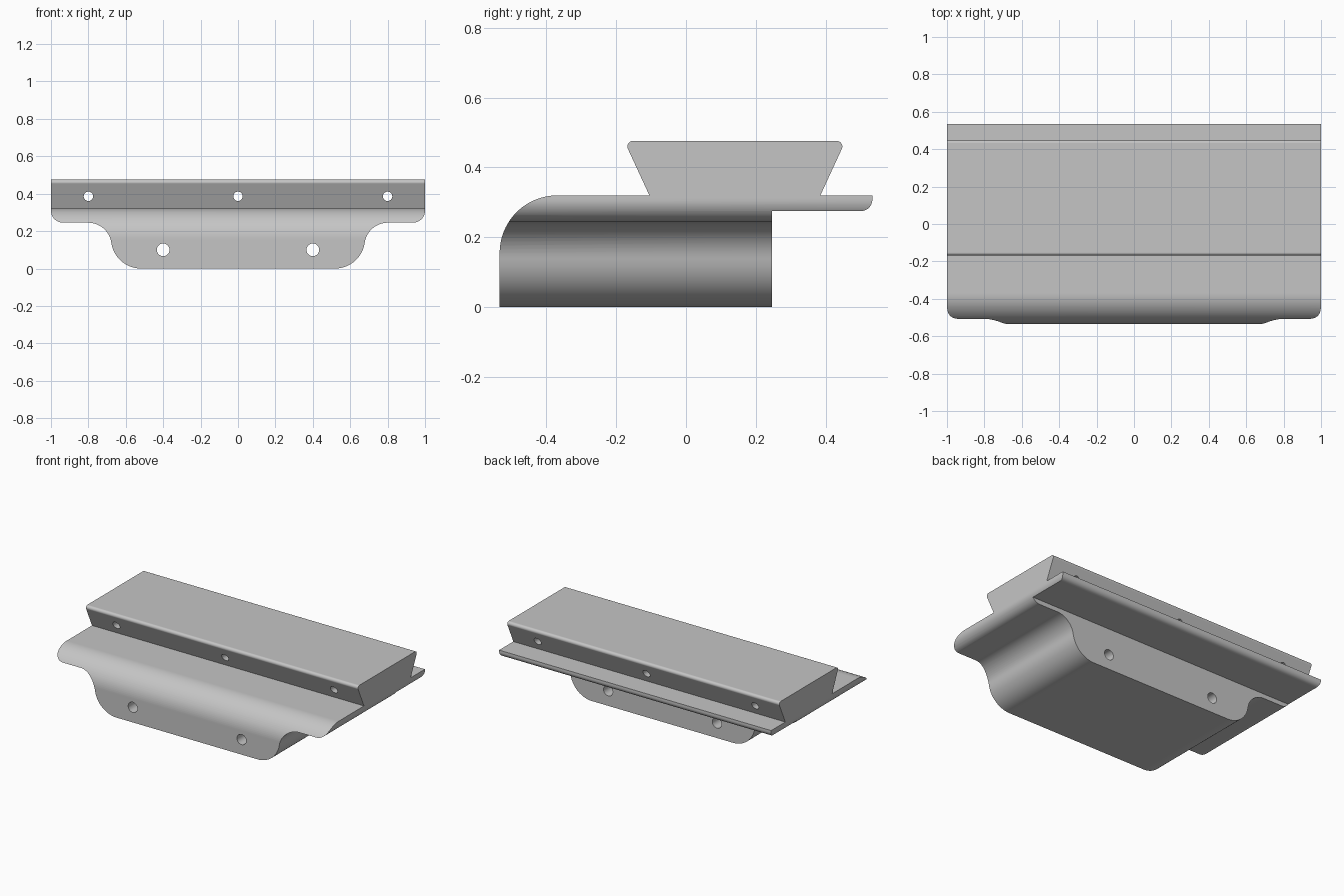
import bpy
import bmesh
import math
from mathutils import Vector, Matrix

cube = bpy.data.objects.get("Cube")
if cube:
    bpy.data.objects.remove(cube, do_unlink=True)

grey = bpy.data.materials.new("light_grey")
grey.use_nodes = True
colour = (0.56, 0.56, 0.56, 1)
grey.diffuse_color = colour
grey.node_tree.nodes["Principled BSDF"].inputs["Base Color"].default_value = colour


def rounded(corners, steps=14):
    """Outline through (u, v, radius) corners, each filleted by its radius."""
    outline = []
    for i, (u, v, radius) in enumerate(corners):
        here = Vector((u, v))
        if radius == 0:
            outline.append(here)
            continue
        before = (Vector(corners[i - 1][:2]) - here).normalized()
        after = (Vector(corners[(i + 1) % len(corners)][:2]) - here).normalized()
        half = before.angle(after) / 2
        centre = here + (before + after).normalized() * radius / math.sin(half)
        start = here + before * radius / math.tan(half) - centre
        end = here + after * radius / math.tan(half) - centre
        turn = math.atan2(start.x * end.y - start.y * end.x, start.dot(end))
        for k in range(steps + 1):
            outline.append(centre + Matrix.Rotation(turn * k / steps, 2) @ start)
    return outline


def extrude(name, outline, axis, start, end):
    """Solid from an outline: axis 'y' takes (x, z), axis 'x' takes (y, z)."""
    bm = bmesh.new()
    rings = []
    for depth in (start, end):
        rings.append([bm.verts.new((p.x, depth, p.y) if axis == "y" else (depth, p.x, p.y))
                      for p in outline])
    bm.faces.new(rings[0])
    bm.faces.new(rings[1])
    n = len(outline)
    for i in range(n):
        j = (i + 1) % n
        bm.faces.new((rings[0][i], rings[0][j], rings[1][j], rings[1][i]))
    bmesh.ops.recalc_face_normals(bm, faces=bm.faces)
    mesh = bpy.data.meshes.new(name)
    bm.to_mesh(mesh)
    bm.free()
    mesh.materials.append(grey)
    obj = bpy.data.objects.new(name, mesh)
    bpy.context.collection.objects.link(obj)
    return obj


def combine(target, other, operation):
    """Apply a boolean and drop the helper."""
    mod = target.modifiers.new("combine", "BOOLEAN")
    mod.operation = operation
    mod.solver = "EXACT"
    mod.object = other
    bpy.context.view_layer.objects.active = target
    bpy.ops.object.modifier_apply(modifier=mod.name)
    bpy.data.objects.remove(other, do_unlink=True)


# Flanged body: front outline, mirrored for the left half
right_half = [(1, 0.32, 0), (1, 0.245, 0.065), (0.695, 0.245, 0.125), (0.655, 0, 0.16)]
left_half = [(-x, z, r) for x, z, r in reversed(right_half)]
bracket = extrude("dovetail_bracket", rounded(right_half + left_half), "y", -0.6, 0.6)

# Side outline trims the rounded nose and the thin rear lip
side = [(-0.534, 0, 0), (0.246, 0, 0), (0.246, 0.275, 0), (0.534, 0.275, 0.033),
        (0.534, 0.32, 0), (-0.534, 0.32, 0.165)]
combine(bracket, extrude("side_trim", rounded(side, 24), "x", -1.1, 1.1), "INTERSECT")

# Dovetail rail on top
rail = [(-0.105, 0.315, 0), (-0.105, 0.32, 0), (-0.177, 0.476, 0.016),
        (0.457, 0.476, 0.016), (0.385, 0.32, 0), (0.385, 0.315, 0)]
combine(bracket, extrude("rail", rounded(rail), "x", -1, 1), "UNION")

# Through holes: two in the body, three in the rail
holes = [(x, 0.1, 0.034) for x in (-0.4, 0.4)] + [(x, 0.386, 0.025) for x in (-0.8, 0, 0.8)]
for x, z, radius in holes:
    circle = [Vector((x + radius * math.cos(a), z + radius * math.sin(a)))
              for a in (math.tau * k / 32 for k in range(32))]
    combine(bracket, extrude("hole_cutter", circle, "y", -0.7, 0.7), "DIFFERENCE")

# Smooth fillets with crisp edges and even flats
bpy.ops.object.select_all(action="DESELECT")
bracket.select_set(True)
bpy.context.view_layer.objects.active = bracket
bpy.ops.object.shade_smooth_by_angle(angle=math.radians(25))
normals = bracket.modifiers.new("even_flats", "WEIGHTED_NORMAL")
normals.keep_sharp = True
